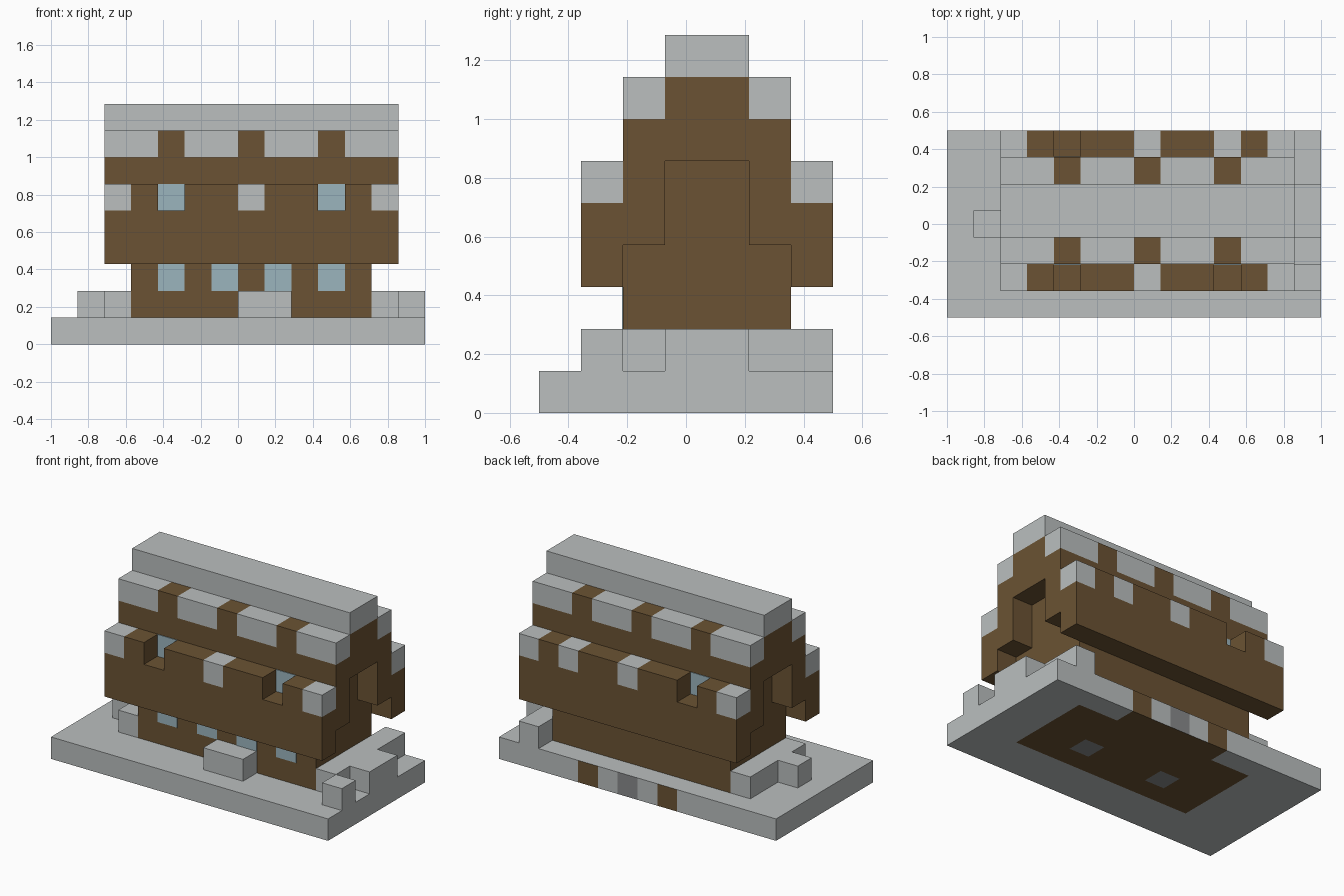
import bpy, bmesh
from mathutils import Vector

cube = bpy.data.objects.get("Cube")
if cube:
    bpy.data.objects.remove(cube, do_unlink=True)

U = 1 / 7                          # one building block
ORIGIN = Vector((-1, -0.5, 0))


def material(name, rgb):
    m = bpy.data.materials.new(name)
    m.use_nodes = True
    m.diffuse_color = (*rgb, 1)
    m.node_tree.nodes["Principled BSDF"].inputs["Base Color"].default_value = (*rgb, 1)
    return m


SNOW = material("snow", (0.495, 0.522, 0.522))
WOOD = material("brown_wood", (0.147, 0.086, 0.033))
GLASS = material("window_blue", (0.33, 0.462, 0.515))
STONE = material("grey_stone", (0.25, 0.255, 0.26))


def finish(name, bm, *mats):
    mesh = bpy.data.meshes.new(name)
    bm.to_mesh(mesh)
    bm.free()
    for m in mats:
        mesh.materials.append(m)
    obj = bpy.data.objects.new(name, mesh)
    bpy.context.collection.objects.link(obj)


def box(name, mat, xs, ys, zs):
    """Box spanning block ranges (start, end) on each axis."""
    bm = bmesh.new()
    bmesh.ops.create_cube(bm, size=1)
    spans = (xs, ys, zs)
    for v in bm.verts:
        v.co = ORIGIN + U * Vector([s[0] if c < 0 else s[1] for c, s in zip(v.co, spans)])
    finish(name, bm, mat)


# Ground slab, with the floor plan showing underneath and on the back edge
bm = bmesh.new()
bmesh.ops.create_grid(bm, x_segments=14, y_segments=7, size=1)
for v in bm.verts:
    v.co.y *= 0.5
top = bmesh.ops.extrude_face_region(bm, geom=bm.faces[:])["geom"]
bmesh.ops.translate(bm, vec=(0, 0, U), verts=[g for g in top if isinstance(g, bmesh.types.BMVert)])
bmesh.ops.recalc_face_normals(bm, faces=bm.faces)
for f in bm.faces:
    c = (f.calc_center_median() - ORIGIN) / U
    i, j = int(c.x), int(c.y)
    if f.normal.z < -0.5:
        if j == 3 and i in (5, 9):
            f.material_index = 2
        elif (3 <= i <= 11 and 2 <= j <= 5) or (j == 6 and 5 <= i <= 9):
            f.material_index = 1
    elif f.normal.y > 0.5:
        f.material_index = {5: 1, 9: 1, 7: 2}.get(i, 0)
finish("ground_slab", bm, SNOW, WOOD, STONE)

# Snow drifts around the walls
box("front_step", SNOW, (7, 9), (1, 2), (1, 2))
box("right_drift", SNOW, (2, 3), (2, 6), (1, 2))
box("right_drift_lump", SNOW, (1, 2), (3, 4), (1, 2))
box("left_drift", SNOW, (12, 13), (2, 7), (1, 2))
box("left_drift_front_lump", SNOW, (13, 14), (1, 2), (1, 2))
box("left_drift_middle_lump", SNOW, (13, 14), (3, 5), (1, 2))

# Walls and stepped upper storey
box("ground_floor", WOOD, (3, 12), (2, 6), (1, 3))
box("roof_lower", WOOD, (3, 12), (1, 7), (3, 5))
box("roof_middle", WOOD, (3, 12), (2, 6), (5, 6))
box("roof_upper", WOOD, (2, 13), (2, 6), (6, 7))
box("roof_peak", WOOD, (2, 13), (3, 5), (7, 8))
box("ridge_snow", SNOW, (2, 13), (3, 5), (8, 9))

# Stepped overhangs framing both gable ends
for side, x in (("right", 2), ("left", 12)):
    xs = (x, x + 1)
    for face, outer, inner in (("front", 1, 2), ("back", 6, 5)):
        box(f"{side}_{face}_overhang_low", WOOD, xs, (outer, outer + 1), (3, 5))
        box(f"{side}_{face}_overhang_high", WOOD, xs, (inner, inner + 1), (4, 6))

# Eaves row, broken by dormer openings and patched with snow
for face, y, gaps, patches in (("front", 1, (4, 10), (2, 7, 12)),
                               ("back", 6, (4,), (2, 7, 10, 12))):
    for x in range(2, 13):
        if x not in gaps:
            box(f"{face}_eave", SNOW if x in patches else WOOD,
                (x, x + 1), (y, y + 1), (5, 6))

# Upper snow line with bare patches
for face, y in (("front", 2), ("back", 5)):
    for x in range(2, 13):
        box(f"{face}_upper_roof", WOOD if x in (4, 7, 10) else SNOW,
            (x, x + 1), (y, y + 1), (7, 8))

# Window panes
T = 0.03
for x in (4, 6, 8, 10):
    box("ground_window", GLASS, (x, x + 1), (2 - T, 2), (2, 3))
for x in (4, 10):
    box("front_dormer_window", GLASS, (x, x + 1), (2 - T, 2), (5, 6))
box("back_dormer_window", GLASS, (4, 5), (6, 6 + T), (5, 6))
